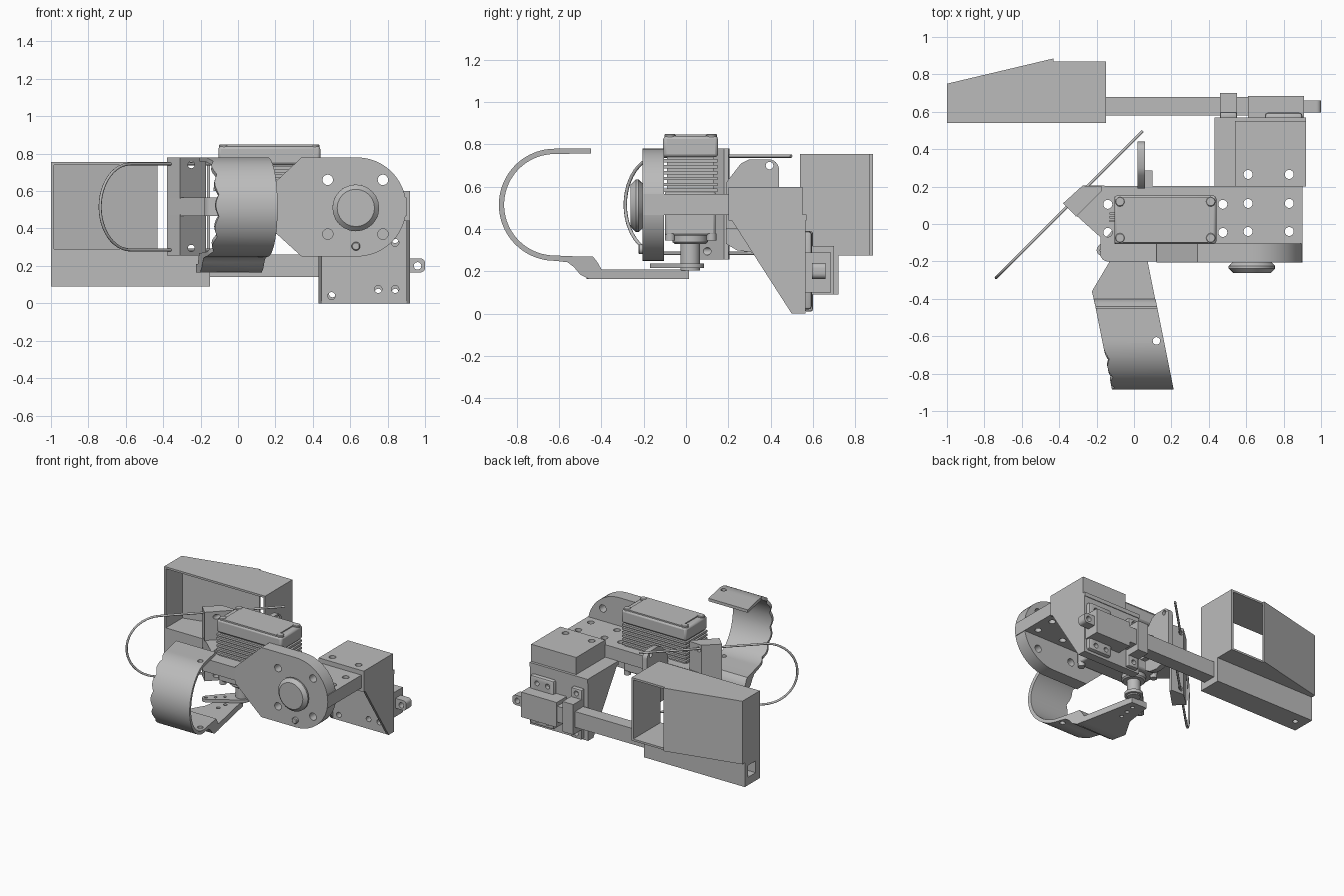
import bpy, bmesh, math
from mathutils import Vector

if "Cube" in bpy.data.objects:
    bpy.data.objects.remove(bpy.data.objects["Cube"])

GREY = (0.5, 0.5, 0.5, 1)
mat = bpy.data.materials.new("plain grey")
mat.use_nodes = True
mat.diffuse_color = GREY
mat.node_tree.nodes["Principled BSDF"].inputs["Base Color"].default_value = GREY
parts = []


def finish(name, bm):
    bmesh.ops.recalc_face_normals(bm, faces=bm.faces)
    me = bpy.data.meshes.new(name)
    bm.to_mesh(me)
    bm.free()
    me.materials.append(mat)
    ob = bpy.data.objects.new(name, me)
    bpy.context.collection.objects.link(ob)
    parts.append(ob)
    return ob


def place(axis, a, b, d):
    return Vector({"x": (d, a, b), "y": (a, d, b), "z": (a, b, d)}[axis])


def add_prism(bm, pts, axis, lo, hi):
    face = bm.faces.new([bm.verts.new(place(axis, a, b, lo)) for a, b in pts])
    ext = bmesh.ops.extrude_face_region(bm, geom=[face])
    moved = [v for v in ext["geom"] if isinstance(v, bmesh.types.BMVert)]
    bmesh.ops.translate(bm, verts=moved, vec=place(axis, 0, 0, hi - lo))


def prism(name, pts, axis, lo, hi):
    bm = bmesh.new()
    add_prism(bm, pts, axis, lo, hi)
    return finish(name, bm)


def rect(a0, a1, b0, b1):
    return [(a0, b0), (a1, b0), (a1, b1), (a0, b1)]


def box(name, x0, x1, y0, y1, z0, z1, bevel=0):
    ob = prism(name, rect(x0, x1, y0, y1), "z", z0, z1)
    if bevel:
        m = ob.modifiers.new("bevel", "BEVEL")
        m.width, m.segments = bevel, 2
    return ob


def arc(a, b, r, start, end, n=24):
    return [(a + r * math.cos(math.radians(start + (end - start) * i / n)),
             b + r * math.sin(math.radians(start + (end - start) * i / n))) for i in range(n + 1)]


def disc(a, b, r):
    return arc(a, b, r, 0, 360, 24)[:-1]


def cylinder(name, a, b, r, axis, lo, hi, bevel=0):
    ob = prism(name, disc(a, b, r), axis, lo, hi)
    if bevel:
        m = ob.modifiers.new("bevel", "BEVEL")
        m.width, m.limit_method = bevel, "ANGLE"
    return ob


def cut(ob, shapes, axis, lo=-2, hi=2):
    """Cut several profiles through a part."""
    bm = bmesh.new()
    for pts in shapes:
        add_prism(bm, pts, axis, lo, hi)
    cutter = finish("cutter", bm)
    parts.remove(cutter)
    m = ob.modifiers.new("cut", "BOOLEAN")
    m.object, m.solver = cutter, "EXACT"
    dg = bpy.context.evaluated_depsgraph_get()
    me = bpy.data.meshes.new_from_object(ob.evaluated_get(dg))
    ob.modifiers.clear()
    ob.data = me
    bpy.data.objects.remove(cutter)


# Deck with angled corner, and its screw holes
deck = prism("deck", arc(-.14, -.16, .04, 180, 270, 6) + [(.9, -.2), (.9, .2), (-.275, .205),
             (-.38, .11), (-.18, -.07)], "z", .467, .565)
deck_holes = [disc(x, y, .024) for x in (.61, .83) for y in (-.04, .11, .265)]
deck_holes += [disc(x, y, .024) for x in (-.14, .475) for y in (-.045, .105)]
cut(deck, deck_holes, "z")

# Front motor plate
plate = prism("front_plate", arc(.635, .515, .265, -90, 90) + [(.34, .78), (.12, .575), (.12, .45),
              (.34, .25)], "y", -.205, -.105)
cut(plate, [disc(x, z, .028) for x in (.48, .775) for z in (.37, .66)], "y")
cylinder("motor_boss", .63, .51, .125, "y", -.262, -.2, .025)
cylinder("plate_screw", .63, .305, .023, "y", -.225, -.2, .005)

# Rear bracket: shelf, block, wall and triangular gussets
shelf = box("bracket_shelf", .43, .92, .2, .57, .44, .47)
block = box("bracket_block", .54, .92, .2, .55, .465, .6)
for ob in (shelf, block):
    cut(ob, deck_holes, "z")
wall = box("bracket_wall", .43, .92, .5, .565, 0, .47)
cut(wall, [disc(x, z, .02) for x, z in ((.5, .04), (.75, .075), (.84, .075), (.84, .325))], "y")
box("bracket_back", .54, .92, .5, .55, .35, .5)
for side, x in (("left", .9), ("right", .43)):
    prism(side + "_gusset", [(.2, .467), (.5, 0), (.565, 0), (.565, .467)], "x", x, x + .02)

# Servo body: lower case, cooling fins, cap and screws
box("servo_lower_case", -.1, .43, -.1, .14, .37, .58, .012)
box("servo_core", -.09, .42, -.09, .13, .55, .76)
for i in range(6):
    z = .575 + i * .028
    box("servo_fin_%d" % i, -.105, .435, -.108, .148, z, z + .016)
box("servo_cap", -.105, .44, -.108, .152, .74, .84, .015)
box("servo_cap_rim", -.06, .395, -.1, .142, .83, .848)
for x in (-.075, .41):
    for y in (-.075, .12):
        cylinder("servo_screw", x, y, .026, "z", .8, .85, .004)
        cylinder("servo_foot_screw", x, y, .024, "z", .345, .38)
for i in range(3):
    box("cable_%d" % i, -.13, -.07, .01 + i * .02, .022 + i * .02, .6, .62)

# Output shaft and horn
cylinder("servo_collar", .02, .02, .085, "z", .33, .38, .01)
cylinder("servo_shaft", .02, .02, .047, "z", .205, .34)
horn = prism("servo_horn", arc(.02, .02, .065, -45, 135, 10) + arc(-.17, -.14, .03, 135, 315, 8),
             "z", .215, .238)
cut(horn, [disc(-.17 + .05 * i, -.14 + .042 * i, .011) for i in range(3)], "z")

# Scoop arm and curved scoop with a wavy edge
arm = prism("scoop_arm", [(-.1, .015), (.03, .015), (.125, -.46), (-.2, -.47), (-.225, -.36),
            (-.13, -.2)], "z", .165, .21)
cut(arm, [disc(-.02 - .01 * i, -.04 - .07 * i, .014) for i in range(3)], "z")

outer = [(-.45, .78)] + arc(-.62, .515, .265, 90, 270, 48)
outer += [(-.56, .243), (-.53, .22), (-.5, .185), (-.46, .165), (-.4, .165)]
inner = [(-.45, .758)] + arc(-.62, .515, .24, 90, 270, 48)
inner += [(-.55, .272), (-.5, .27), (-.44, .27), (-.42, .245), (-.4, .21)]
bm = bmesh.new()
rows = []
for i, pair in enumerate(zip(outer, inner)):
    wave = .012 * (1 - abs(math.sin(i * .45))) if 3 < i < 47 else 0
    row = []
    for y, z in pair:
        mid = -.13 - .2 * y
        row += [bm.verts.new((mid - .165 + 1.5 * wave, y, z)), bm.verts.new((mid + .165, y, z))]
    rows.append([row[0], row[1], row[3], row[2]])
for a, b in zip(rows, rows[1:]):
    for k in range(4):
        bm.faces.new((a[k], a[(k + 1) % 4], b[(k + 1) % 4], b[k]))
bm.faces.new(rows[0])
bm.faces.new(rows[-1])
scoop = finish("scoop", bm)
cut(scoop, [disc(.12, -.625, .02)], "z")

# Angled mount and bent wire loop
for side, z0, z1 in (("upper", .56, .78), ("lower", .255, .475)):
    m = prism(side + "_wire_mount", [(-.38, .11), (-.31, .04), (-.17, .18), (-.17, .2), (-.275, .205)],
              "z", z0, z1)
    cut(m, [disc(-.25, (z0 + z1) / 2 + (.07 if z0 > .5 else -.07), .018)], "y")
path = [(.93, .285)] + [(s, z) for s, z in reversed(arc(.05, .515, .23, 90, 270))] + [(.93, .745)]
curve = bpy.data.curves.new("wire_loop", "CURVE")
curve.dimensions, curve.bevel_depth, curve.bevel_resolution = "3D", .008, 2
curve.use_fill_caps = True
spline = curve.splines.new("POLY")
spline.points.add(len(path) - 1)
for p, (s, z) in zip(spline.points, path):
    p.co = (-.61 + s * .707, -.16 + s * .707, z, 1)
wire = bpy.data.objects.new("wire_loop", curve)
curve.materials.append(mat)
bpy.context.collection.objects.link(wire)

# Rear tab under the deck
tab = prism("rear_tab", [(.19, .33), (.24, .3), (.31, .29), (.4, .31), (.44, .36)] +
            arc(.39, .68, .05, 0, 90, 6) + [(.3, .73), (.26, .71), (.19, .62)], "x", .02, .06)
cut(tab, [disc(.395, .7, .018)], "x")
box("tab_support", .055, .1, .19, .285, .4, .56)

# Rear actuator, clamp and rod
box("rod", -.16, .62, .58, .68, .14, .26)
box("actuator_body", .61, .91, .565, .685, .1, .29)
ears = box("actuator_ears", .7, .9, .545, .595, .02, .39, .015)
clamp_ears = box("clamp_ears", .46, .55, .56, .6, .01, .39, .01)
cut(ears, [disc(x, z, .018) for x in (.75, .84) for z in (.06, .34)], "y")
cut(clamp_ears, [disc(.505, z, .018) for z in (.05, .355)], "y")
box("clamp", .46, .55, .575, .7, .09, .32)
end = prism("rod_end", [(.9, .165)] + arc(.975, .19, .025, -90, 0, 5) + arc(.975, .215, .025, 0, 90, 5)
            + [(.9, .24)], "y", .595, .66)
cut(end, [disc(.96, .2, .02)], "y")

# Open hopper with rear window, on a hollow lower beam
plan = [(-1, .54), (-.15, .54), (-.15, .87), (-.43, .87), (-.43, .885), (-1, .75)]
prism("hopper_roof", plan, "z", .74, .755)
prism("hopper_floor", plan, "z", .275, .29)
prism("hopper_back", [(-1, .735), (-.43, .87), (-.43, .885), (-1, .75)], "z", .28, .75)
box("hopper_right_wall", -1, -.985, .54, .75, .28, .75)
box("hopper_left_wall", -.165, -.15, .54, .87, .28, .75)
beam = box("lower_beam", -1, -.15, .54, .72, .09, .28)
cut(beam, [rect(.59, .68, .15, .24)], "x", -1.1, -.3)
cut(beam, [disc(-.92, .635, .02)], "z", 0, .2)

# Smooth the round surfaces, keep hard edges
bpy.ops.object.select_all(action="DESELECT")
for ob in parts:
    ob.select_set(True)
bpy.context.view_layer.objects.active = parts[0]
bpy.ops.object.shade_smooth_by_angle(angle=math.radians(30))
